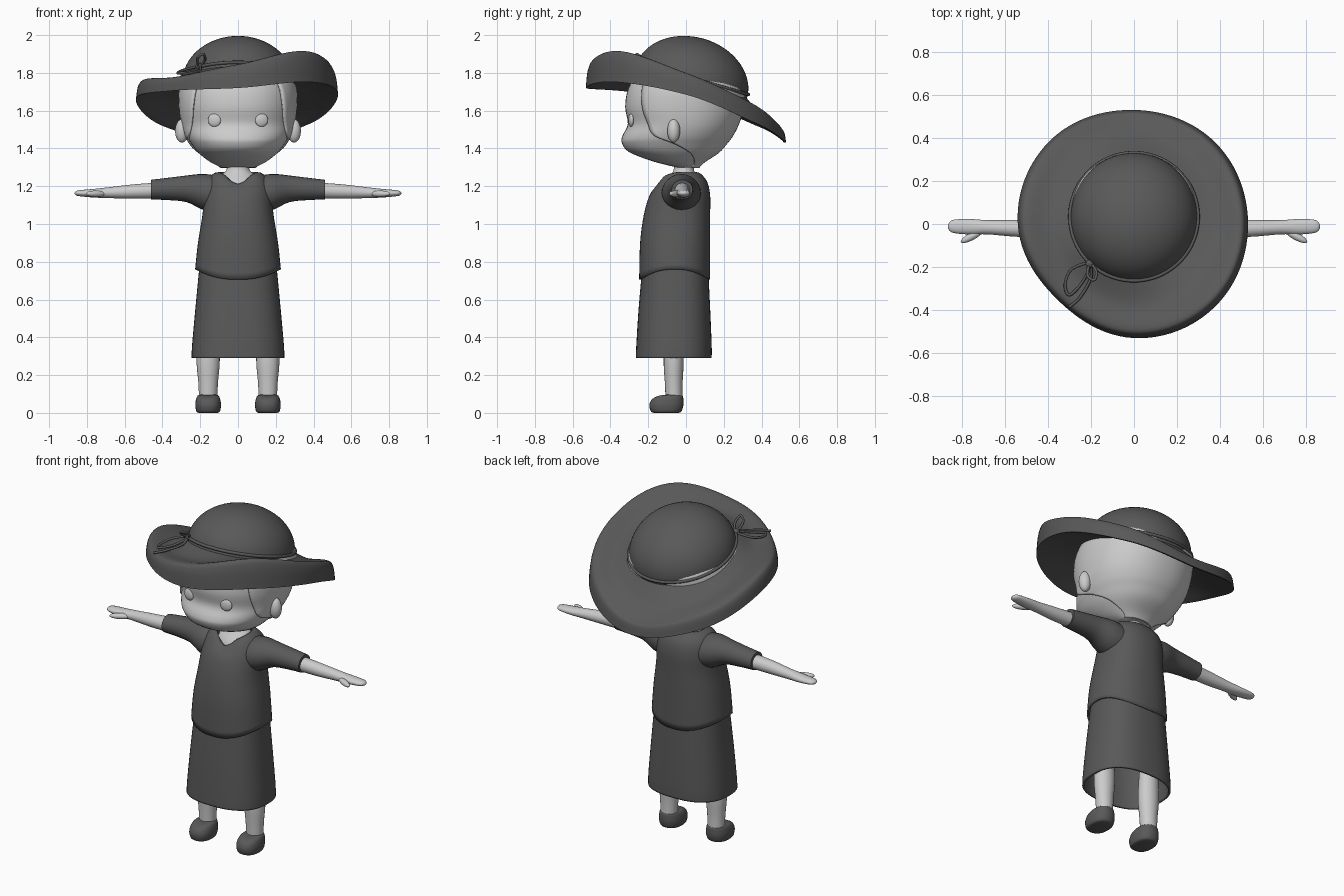
import bpy, bmesh, math
from math import sin, cos, pi
from mathutils import Vector

if "Cube" in bpy.data.objects:
    bpy.data.objects.remove(bpy.data.objects["Cube"])

dark = bpy.data.materials.new("dark_cloth")
dark.diffuse_color = (0.1, 0.1, 0.1, 1)
dark.use_nodes = True
dark.node_tree.nodes["Principled BSDF"].inputs["Base Color"].default_value = dark.diffuse_color


# ---------- helpers ----------
def spline(rows, sub=4, cyclic=False):
    """Catmull-Rom interpolation of equally long tuples."""
    n, out = len(rows), []
    for i in range(n if cyclic else n - 1):
        ids = [i - 1, i, i + 1, i + 2]
        a, b, c, d = [rows[k % n if cyclic else min(max(k, 0), n - 1)] for k in ids]
        for j in range(sub):
            t = j / sub
            out.append(tuple(0.5 * (2 * q + (r - p) * t + (2 * p - 5 * q + 4 * r - s) * t * t
                                    + (3 * q - p - 3 * r + s) * t ** 3)
                             for p, q, r, s in zip(a, b, c, d)))
    if not cyclic:
        out.append(tuple(rows[-1]))
    return out


def loft(name, rings, mat=None, caps=True, closed=True, thick=0):
    bm = bmesh.new()
    vs = [[bm.verts.new(p) for p in r] for r in rings]
    n = len(rings[0])
    for a, b in zip(vs, vs[1:]):
        for i in range(n if closed else n - 1):
            k = (i + 1) % n
            bm.faces.new((a[i], a[k], b[k], b[i]))
    if caps:
        bm.faces.new(vs[0])
        bm.faces.new(vs[-1])
    bmesh.ops.recalc_face_normals(bm, faces=bm.faces)
    me = bpy.data.meshes.new(name)
    bm.to_mesh(me)
    bm.free()
    ob = bpy.data.objects.new(name, me)
    bpy.context.collection.objects.link(ob)
    if mat:
        me.materials.append(mat)
    if thick:
        m = ob.modifiers.new("thickness", 'SOLIDIFY')
        m.thickness, m.offset = thick, 0
    return ob


def spow(v, p):
    return math.copysign(abs(v) ** p, v)


def ring(z, w, yf, yb, lift=0, drop=0, e=2.3, x=0, n=48, t0=0, t1=2 * pi, ends=False):
    """Horizontal rounded ring; lift raises its sides, drop cuts a V into its front."""
    cy, h = (yf + yb) / 2, (yb - yf) / 2
    pts = []
    for i in range(n + ends):
        t = t0 + (t1 - t0) * i / n
        c, s = cos(t), sin(t)
        v = .4 * s * s + .6 * max(0, 1 - abs(c) / .65) if s < 0 else 0
        pts.append((x + w * spow(c, 2 / e), cy + h * spow(s, 2 / e), z + lift * c * c - drop * v))
    return pts


def limb(name, s, rows, mat=None):
    """Tube along x from (x, y, z, ry, rz) stations, s = side."""
    return loft(name, [[(s * x, y + ry * cos(2 * pi * i / 24), z + rz * sin(2 * pi * i / 24))
                        for i in range(24)] for x, y, z, ry, rz in spline(rows)], mat)


def ball(name, loc, size, rot=0):
    bpy.ops.mesh.primitive_uv_sphere_add(segments=24, ring_count=14, location=loc, rotation=(0, 0, rot))
    ob = bpy.context.object
    ob.name, ob.scale = name, size
    return ob


def cord(name, pts, r, cyclic):
    cu = bpy.data.curves.new(name, 'CURVE')
    cu.dimensions, cu.bevel_depth, cu.bevel_resolution = '3D', r, 2
    sp = cu.splines.new('POLY')
    pts = spline(pts, 5, cyclic)
    sp.points.add(len(pts) - 1)
    for p, q in zip(sp.points, pts):
        p.co = (*q, 1)
    sp.use_cyclic_u = cyclic
    cu.materials.append(dark)
    ob = bpy.data.objects.new(name, cu)
    bpy.context.collection.objects.link(ob)


# ---------- head and hair: z, half width, front, back, hairline ----------
head = spline([(1.30, .09, -.05, .06, .03), (1.33, .15, -.17, .09, .045), (1.38, .213, -.30, .165, .02),
               (1.43, .25, -.34, .21, -.07), (1.47, .272, -.335, .24, -.17), (1.53, .29, -.308, .27, -.20),
               (1.62, .303, -.322, .30, -.23), (1.72, .30, -.305, .305, -.23),
               (1.80, .26, -.25, .245, -.20), (1.87, .17, -.15, .14, -.10)])
loft("head", [ring(*r[:4], e=2.2) for r in head])
hair = []
for z, w, yf, yb, yh in head[:-5]:
    w, yf, yb = w + .006, yf - .006, yb + .006
    s = (yh - (yf + yb) / 2) / ((yb - yf) / 2)
    t = math.asin(spow(max(-.98, min(.98, s)), 1.1))
    hair.append(ring(z, w, yf, yb, e=2.2, t0=t, t1=pi - t, ends=True))
loft("hair", hair, caps=False, closed=False, thick=.01)
loft("neck", [ring(*r, e=2) for r in spline([(1.13, .11, -.14, .07), (1.22, .10, -.11, .06),
                                             (1.262, .085, -.08, .05), (1.29, .06, -.065, .042),
                                             (1.36, .055, -.06, .04)])])

# ---------- shirt and skirt ----------
loft("shirt", [ring(*r) for r in spline([
    (.705, .222, -.243, .123, .055, 0), (.90, .207, -.238, .123, 0, 0), (1.05, .183, -.218, .123, 0, 0),
    (1.15, .175, -.188, .123, 0, 0), (1.22, .16, -.158, .108, 0, .03), (1.262, .128, -.135, .075, 0, .055),
    (1.27, .095, -.118, .052, 0, .075)])], dark, caps=False, thick=.01)
loft("skirt", [ring(*r, e=2.5) for r in spline([(.29, .24, -.26, .13), (.36, .237, -.257, .13),
                                                (.55, .22, -.245, .122), (.80, .196, -.223, .11)])],
     dark, caps=False, thick=.012)

# ---------- paired parts ----------
for s, side in ((1, "left"), (-1, "right")):
    limb(side + "_sleeve", s, [(.10, -.025, 1.155, .105, .10), (.185, -.025, 1.170, .10, .095),
                               (.27, -.022, 1.186, .074, .071), (.36, -.02, 1.186, .063, .060),
                               (.46, -.02, 1.182, .056, .052)], dark)
    limb(side + "_arm_and_hand", s, [(.40, -.02, 1.178, .043, .043), (.55, -.02, 1.172, .039, .038),
                                     (.68, -.015, 1.166, .033, .029), (.76, -.013, 1.163, .036, .023),
                                     (.83, -.011, 1.163, .032, .017), (.855, -.011, 1.163, .022, .012),
                                     (.865, -.011, 1.163, .004, .003)])
    ball(side + "_thumb", (s * .752, -.056, 1.16), (.06, .018, .017), -s * .5)
    ball(side + "_ear", (s * .297, -.065, 1.493), (.036, .034, .062))
    ball(side + "_eye", (s * .125, -.291, 1.55), (.035, .013, .035), s * .2)
    loft(side + "_leg", [ring(*r, e=2, x=s * .158, n=24) for r in spline([
        (.07, .048, -.108, -.018), (.16, .052, -.112, -.018), (.30, .062, -.118, -.012),
        (.55, .05, -.10, -.02)])])
    loft(side + "_shoe", [ring(*r[:4], 0, r[4], x=s * .158, n=32) for r in spline([
        (0, .05, -.17, -.04, 0), (.008, .062, -.186, -.024, 0), (.04, .068, -.194, -.014, 0),
        (.072, .064, -.183, -.014, .003), (.092, .054, -.155, -.018, .006), (.097, .035, -.12, -.03, .005)])],
         dark)

# ---------- hat: rim radius, rim bottom, rim top every 45 degrees from +x ----------
N = 96
rim = spline([(.53, 1.685, 1.80), (.535, 1.53, 1.64), (.53, 1.43, 1.51), (.55, 1.515, 1.605),
              (.54, 1.665, 1.755), (.50, 1.705, 1.78), (.53, 1.72, 1.845), (.538, 1.752, 1.915)],
             N // 8, True)
TILT = .28


def crown(t, a, grow=0):
    """Point on the tilted dome; t = angle around, a = 0 base to pi/2 top."""
    r, h = (.295 + grow) * cos(a), .24 * sin(a)
    y = r * 1.04 * sin(t)
    return (r * cos(t), .028 + y * cos(TILT) + h * sin(TILT), 1.75 - y * sin(TILT) + h * cos(TILT))


# each column runs dome top -> crown base -> upturned rim -> flat underside
columns = []
for i, (R, lo, hi) in enumerate(rim):
    t = 2 * pi * i / N
    at = lambda r, z: Vector((r * cos(t), r * sin(t), z))
    base, top, edge = Vector(crown(t, 0)), at(R - .045, hi), at(R, lo)
    inner = Vector(crown(t, 0, -.03)) - Vector((0, 0, .03))
    brim = [base, base.lerp(top, .5) - Vector((0, 0, .018)), top, at(R - .012, hi - .25 * (hi - lo)), edge]
    under = [edge + Vector((-.012 * cos(t), -.012 * sin(t), .002)), edge.lerp(inner, .5) + Vector((0, 0, .01)), inner]
    dome = [crown(t, pi / 2 * (1 - (j + .1) / 16)) for j in range(16)]
    columns.append(dome + spline([tuple(b) for b in brim], 5) + spline([tuple(u) for u in under], 4))
loft("hat", list(zip(*columns)), dark)

# ---------- hat cord and bow ----------
cord("hat_cord", [crown(2 * pi * i / 32, .09, .003) for i in range(32)], .009, True)
k = (-.205, -.185, 1.835)
cord("bow_loop_long", [k, (-.29, -.21, 1.815), (-.32, -.28, 1.80), (-.30, -.33, 1.80), (-.24, -.27, 1.81)],
     .007, True)
cord("bow_loop_raised", [k, (-.215, -.24, 1.875), (-.185, -.26, 1.90), (-.175, -.22, 1.87)], .007, True)
cord("bow_tail", [k, (-.20, -.25, 1.815), (-.25, -.34, 1.80), (-.30, -.385, 1.79)], .007, False)
knot = ball("bow_knot", k, (.02, .02, .018))
knot.data.materials.append(dark)

# ---------- smooth shading ----------
bpy.ops.object.select_all(action='DESELECT')
for ob in bpy.context.scene.objects:
    if ob.type == 'MESH':
        ob.select_set(True)
        bpy.context.view_layer.objects.active = ob
bpy.ops.object.shade_smooth_by_angle(angle=math.radians(45))
